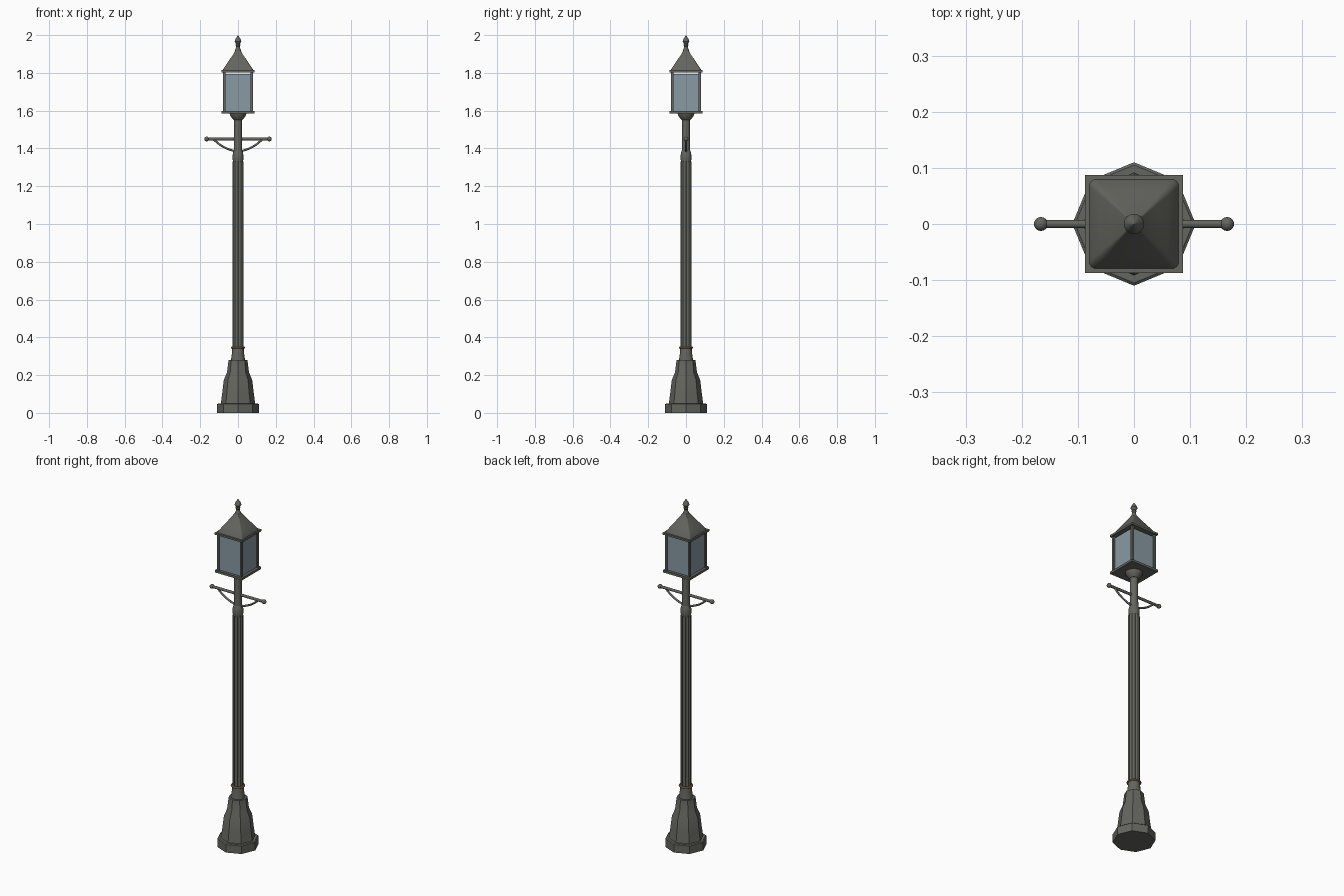
import bpy
import bmesh
from math import sin, cos, pi, radians
from mathutils import Vector

cube = bpy.data.objects.get("Cube")
if cube:
    bpy.data.objects.remove(cube, do_unlink=True)

parts = []


def material(name, r, g, b):
    m = bpy.data.materials.new(name)
    m.use_nodes = True
    m.diffuse_color = (r, g, b, 1)
    m.node_tree.nodes["Principled BSDF"].inputs["Base Color"].default_value = (r, g, b, 1)
    return m


IRON = material("grey iron", 0.13, 0.13, 0.115)
GLASS = material("blue grey glass", 0.25, 0.32, 0.37)
BRASS = material("aged brass", 0.33, 0.24, 0.08)


def finish(name, bm, mat):
    bmesh.ops.recalc_face_normals(bm, faces=bm.faces)
    mesh = bpy.data.meshes.new(name)
    bm.to_mesh(mesh)
    bm.free()
    mesh.materials.append(mat)
    ob = bpy.data.objects.new(name, mesh)
    bpy.context.collection.objects.link(ob)
    parts.append(ob)
    return ob


def loft(name, outline, profile, mat=IRON):
    """Stack scaled copies of an outline along a (radius, height) profile."""
    bm = bmesh.new()
    rings = [[bm.verts.new((x * r, y * r, z)) for x, y in outline] for r, z in profile]
    n = len(outline)
    for low, high in zip(rings, rings[1:]):
        for i in range(n):
            j = (i + 1) % n
            bm.faces.new((low[i], low[j], high[j], high[i]))
    bm.faces.new(rings[0][::-1])
    bm.faces.new(rings[-1])
    return finish(name, bm, mat)


def box(name, half, z0, z1, mat=IRON, x=0, y=0):
    bm = bmesh.new()
    bmesh.ops.create_cube(bm, size=1)
    bmesh.ops.scale(bm, vec=(half * 2, half * 2, z1 - z0), verts=bm.verts)
    bmesh.ops.translate(bm, vec=(x, y, (z0 + z1) / 2), verts=bm.verts)
    return finish(name, bm, mat)


def polygon(n):
    return [(cos(2 * pi * i / n), sin(2 * pi * i / n)) for i in range(n)]


def fluted(flutes, steps, depth):
    pts = []
    for i in range(flutes * steps):
        a = 2 * pi * i / (flutes * steps)
        r = 1 - depth * sin(pi * (i % steps) / steps)
        pts.append((r * cos(a), r * sin(a)))
    return pts


def rounded_square(corner, steps):
    pts = []
    for q in range(4):
        mid = pi / 4 + q * pi / 2
        cx = (1 - corner) * (1 if cos(mid) > 0 else -1)
        cy = (1 - corner) * (1 if sin(mid) > 0 else -1)
        for s in range(steps + 1):
            a = q * pi / 2 + s * pi / 2 / steps
            pts.append((cx + corner * cos(a), cy + corner * sin(a)))
    return pts


def tube(name, points, radius):
    """Round rod that follows points in the xz plane."""
    bm = bmesh.new()
    rings = []
    for i, p in enumerate(points):
        t = (points[min(i + 1, len(points) - 1)] - points[max(i - 1, 0)]).normalized()
        side = Vector((0, 1, 0))
        up = t.cross(side)
        rings.append([bm.verts.new(p + radius * (side * c + up * s)) for c, s in polygon(12)])
    for a, b in zip(rings, rings[1:]):
        for i in range(12):
            j = (i + 1) % 12
            bm.faces.new((a[i], a[j], b[j], b[i]))
    bm.faces.new(rings[0])
    bm.faces.new(rings[-1])
    return finish(name, bm, IRON)


octagon, circle = polygon(8), polygon(24)

# Octagonal foot and flared pedestal
loft("foot", octagon, [(0.11, 0), (0.11, 0.046), (0.105, 0.05)])
loft("pedestal", octagon, [(0.091, 0.05), (0.084, 0.1), (0.075, 0.175),
                           (0.058, 0.215), (0.05, 0.28)])
loft("pedestal_neck", circle, [(0.037, 0.28), (0.033, 0.31), (0.03, 0.35)])

# Brass ring
bpy.ops.mesh.primitive_torus_add(major_radius=0.033, minor_radius=0.005, major_segments=32,
                                 minor_segments=10, location=(0, 0, 0.346))
ring = bpy.context.object
ring.name = "brass_ring"
ring.data.materials.append(BRASS)
parts.append(ring)

# Fluted shaft, collar and plain upper pole
loft("fluted_shaft", fluted(12, 6, 0.16), [(0.03, 0.35), (0.03, 1.33)])
loft("collar", circle, [(0.025, 1.325), (0.028, 1.34), (0.029, 1.36), (0.027, 1.375),
                        (0.022, 1.39)])
loft("upper_pole", circle, [(0.022, 1.38), (0.021, 1.56)])
loft("lantern_cup", circle, [(0.022, 1.55), (0.03, 1.558), (0.042, 1.575), (0.045, 1.587)])

# Ladder bar with ball ends and curved braces
tube("ladder_bar", [Vector((-0.166, 0, 1.45)), Vector((0.166, 0, 1.45))], 0.0075)
for label, s in (("left", 1), ("right", -1)):
    a, b, c = (Vector((s * x, 0, z)) for x, z in ((0.127, 1.447), (0.085, 1.402), (0.015, 1.385)))
    path = [a * (1 - t) ** 2 + b * 2 * t * (1 - t) + c * t * t for t in (i / 10 for i in range(11))]
    tube(label + "_brace", path, 0.0055)
    bm = bmesh.new()
    bmesh.ops.create_uvsphere(bm, u_segments=16, v_segments=10, radius=0.0125)
    bmesh.ops.translate(bm, vec=(s * 0.166, 0, 1.45), verts=bm.verts)
    finish(label + "_ball", bm, IRON)

# Lantern: plates, corner posts and glass with a vent gap above it
box("lantern_floor", 0.087, 1.585, 1.598)
box("lantern_glass", 0.071, 1.598, 1.794, GLASS)
for i, (sx, sy) in enumerate([(1, 1), (-1, 1), (-1, -1), (1, -1)]):
    box(f"corner_post_{i + 1}", 0.006, 1.595, 1.808, IRON, sx * 0.073, sy * 0.073)
box("roof_plate", 0.0875, 1.803, 1.814)

# Concave roof and finial
loft("roof", rounded_square(0.16, 4), [(0.08, 1.813), (0.078, 1.82), (0.06, 1.847),
                                       (0.041, 1.875), (0.024, 1.9), (0.014, 1.918)])
loft("finial", circle, [(0.016, 1.908), (0.016, 1.92), (0.011, 1.93), (0.009, 1.94),
                        (0.013, 1.948), (0.01, 1.953), (0.018, 1.967), (0.013, 1.98),
                        (0.0005, 2.0)])

# Smooth shading with crisp edges
bpy.ops.object.select_all(action="DESELECT")
for ob in parts:
    ob.select_set(True)
bpy.context.view_layer.objects.active = parts[0]
bpy.ops.object.shade_smooth_by_angle(angle=radians(32))
